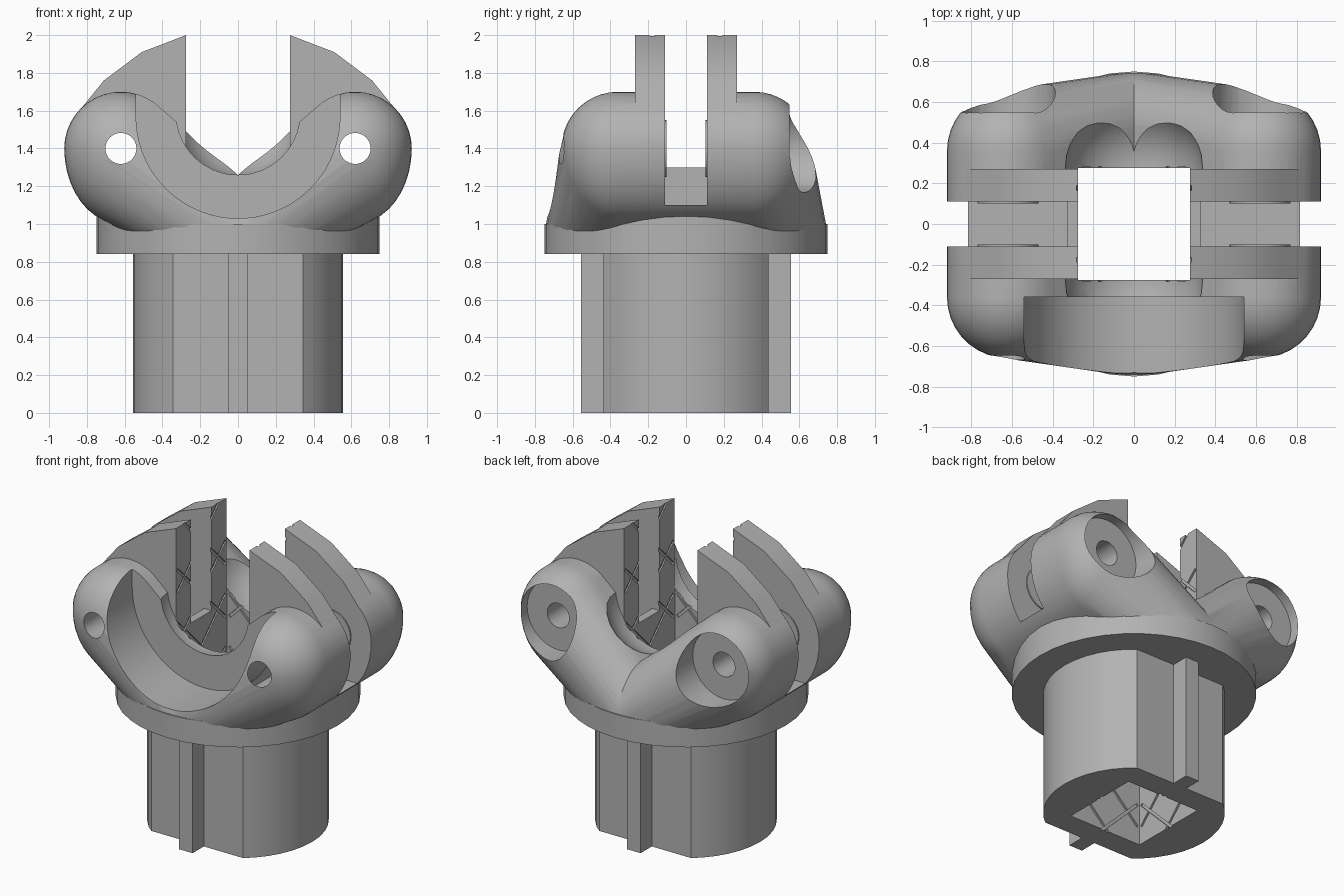
import bpy, bmesh, math
from mathutils import Matrix, Vector

default = bpy.data.objects.get("Cube")
if default:
    bpy.data.objects.remove(default, do_unlink=True)

grey = bpy.data.materials.new("plain grey")
grey.use_nodes = True
COLOUR = (0.45, 0.45, 0.45, 1)
grey.diffuse_color = COLOUR
grey.node_tree.nodes["Principled BSDF"].inputs["Base Color"].default_value = COLOUR


def finish(bm, name):
    bmesh.ops.recalc_face_normals(bm, faces=bm.faces)
    mesh = bpy.data.meshes.new(name)
    bm.to_mesh(mesh)
    bm.free()
    mesh.materials.append(grey)
    ob = bpy.data.objects.new(name, mesh)
    bpy.context.collection.objects.link(ob)
    return ob


def box(name, lo, hi):
    bm = bmesh.new()
    lo, hi = Vector(lo), Vector(hi)
    bmesh.ops.create_cube(bm, size=1, matrix=Matrix.Translation((lo + hi) / 2) @ Matrix.Diagonal((*(hi - lo), 1)))
    return finish(bm, name)


def cylinder(name, r, start, end, sides=40):
    """Cylinder between two points."""
    start, end = Vector(start), Vector(end)
    axis = end - start
    rot = Vector((0, 0, 1)).rotation_difference(axis).to_matrix().to_4x4()
    bm = bmesh.new()
    bmesh.ops.create_cone(bm, cap_ends=True, segments=sides, radius1=r, radius2=r, depth=axis.length,
                          matrix=Matrix.Translation((start + end) / 2) @ rot)
    return finish(bm, name)


def prism(name, outline, y0, y1):
    """Extrude an x-z outline along y."""
    bm = bmesh.new()
    face = bm.faces.new([bm.verts.new((x, y0, z)) for x, z in outline])
    out = bmesh.ops.extrude_face_region(bm, geom=[face])
    bmesh.ops.translate(bm, vec=(0, y1 - y0, 0), verts=[v for v in out["geom"] if isinstance(v, bmesh.types.BMVert)])
    return finish(bm, name)


def sphere_hull(name, balls):
    """Convex hull round balls: (centre, radius, stretch of the lower half)."""
    bm = bmesh.new()
    for centre, r, stretch in balls:
        for v in bmesh.ops.create_uvsphere(bm, u_segments=36, v_segments=20, radius=r)["verts"]:
            if v.co.z < 0:
                v.co.z *= stretch
            v.co += Vector(centre)
    bmesh.ops.delete(bm, geom=list(bm.edges), context='EDGES_FACES')
    out = bmesh.ops.convex_hull(bm, input=list(bm.verts))
    spare = {g for g in out["geom_interior"] + out["geom_unused"] if isinstance(g, bmesh.types.BMVert)}
    bmesh.ops.delete(bm, geom=list(spare), context='VERTS')
    return finish(bm, name)


def boolean(target, tool, operation='DIFFERENCE', keep=False):
    mod = target.modifiers.new("bool", 'BOOLEAN')
    mod.operation, mod.object, mod.solver = operation, tool, 'EXACT'
    bpy.context.view_layer.objects.active = target
    bpy.ops.object.modifier_apply(modifier=mod.name)
    if not keep:
        bpy.data.objects.remove(tool, do_unlink=True)


# Clamp head: two rounded arms meeting in a V
PIVOT_X, PIVOT_Z = 0.62, 1.4


def arm(side):
    return sphere_hull("clamp_head", [b for y in (-1, 1) for b in (
        ((side * PIVOT_X, y * 0.36, PIVOT_Z), 0.3, 1.33), ((0, y * 0.5, 0.93), 0.25, 1))])


head = arm(1)
boolean(head, arm(-1), 'UNION')
boolean(head, box("trim", (-1, -1, 0), (1, 1, 0.92)))

# Rounded saddle between the arms and the scoop in the front
boolean(head, sphere_hull("saddle", [((0, y, z), 0.34, 1) for y in (-0.28, 0.28) for z in (1.59, 2.2)]))
scoop = [(0.54 * math.cos(a), 1.57 + 0.54 * math.sin(a))
         for a in (math.pi + math.pi * i / 36 for i in range(37))]
boolean(head, prism("scoop", scoop + [(0.54, 2.2), (-0.54, 2.2)], -1, -0.36))

# Tall jaw plates
jaw = [(0.25, 1.1), (0.25, 2.0), (0.275, 2.0), (0.51, 1.91), (0.71, 1.76), (0.84, 1.6), (0.91, 1.42), (0.8, 1.15)]
for side in (-1, 1):
    for y in (-0.27, 0.11):
        boolean(head, prism("jaw", [(side * x, z) for x, z in jaw], y, y + 0.16), 'UNION')

# Side slots, bolt holes and counterbores
boolean(head, box("upper_slot", (-1.2, -0.11, 1.3), (1.2, 0.11, 2.2)))
for side in (-1, 1):
    x = side * PIVOT_X
    boolean(head, box("slot", (min(side * 0.33, side * 1.2), -0.11, 1.1),
                      (max(side * 0.33, side * 1.2), 0.11, 1.5)))
    for y in (-1, 1):
        boolean(head, cylinder("boss", 0.15, (x, y * 0.102, PIVOT_Z), (x, y * 0.15, PIVOT_Z)), 'UNION')
    boolean(head, cylinder("bolt_hole", 0.082, (x, -1, PIVOT_Z), (x, 1, PIVOT_Z)))
    boolean(head, cylinder("counterbore", 0.233, (x, 0.48, PIVOT_Z), (x, 1, PIVOT_Z)))

# Flange with a raised pad under the arms
flange = cylinder("flange", 0.75, (0, 0, 0.84), (0, 0, 1.0))
pad = cylinder("flange_pad", 0.75, (0, 0, 0.95), (0, 0, 1.06))
boolean(pad, box("trim", (-1, -0.36, 0.5), (1, 0.36, 1.5)), 'INTERSECT')
boolean(flange, pad, 'UNION')

# Stem with two flats, each with a key
stem = cylinder("stem", 0.557, (0, 0, 0), (0, 0, 0.86))
boolean(stem, box("flats", (-1, -0.437, -1), (1, 0.437, 2)), 'INTERSECT')
for y in (-1, 1):
    ends = sorted((y * 0.4, y * 0.557))
    boolean(stem, box("key", (-0.05, ends[0], 0), (0.05, ends[1], 0.86)), 'UNION')

# Square bore through everything
bore = box("bore", (-0.275, -0.275, -0.5), (0.275, 0.275, 2.5))
for part in (head, flange, stem):
    boolean(part, bore, keep=True)
bpy.data.objects.remove(bore, do_unlink=True)

# Crossed grip grooves on the bore walls
for lean in (-1, 1):
    bm = bmesh.new()
    for wall in range(4):
        for row in range(6):
            place = (Matrix.Rotation(wall * math.pi / 2, 4, 'Z') @ Matrix.Translation((0.272, 0, 0.02 + row * 0.36))
                     @ Matrix.Rotation(lean * math.pi / 4, 4, 'X') @ Matrix.Diagonal((0.024, 0.018, 0.73, 1)))
            bmesh.ops.create_cube(bm, size=1, matrix=place)
    grooves = finish(bm, "grooves")
    for part in (head, flange, stem):
        boolean(part, grooves, keep=True)
    bpy.data.objects.remove(grooves, do_unlink=True)

# Smooth shading with sharp edges kept
for part in (head, flange, stem):
    bpy.ops.object.select_all(action='DESELECT')
    part.select_set(True)
    bpy.context.view_layer.objects.active = part
    bpy.ops.object.shade_smooth_by_angle(angle=math.radians(30))
